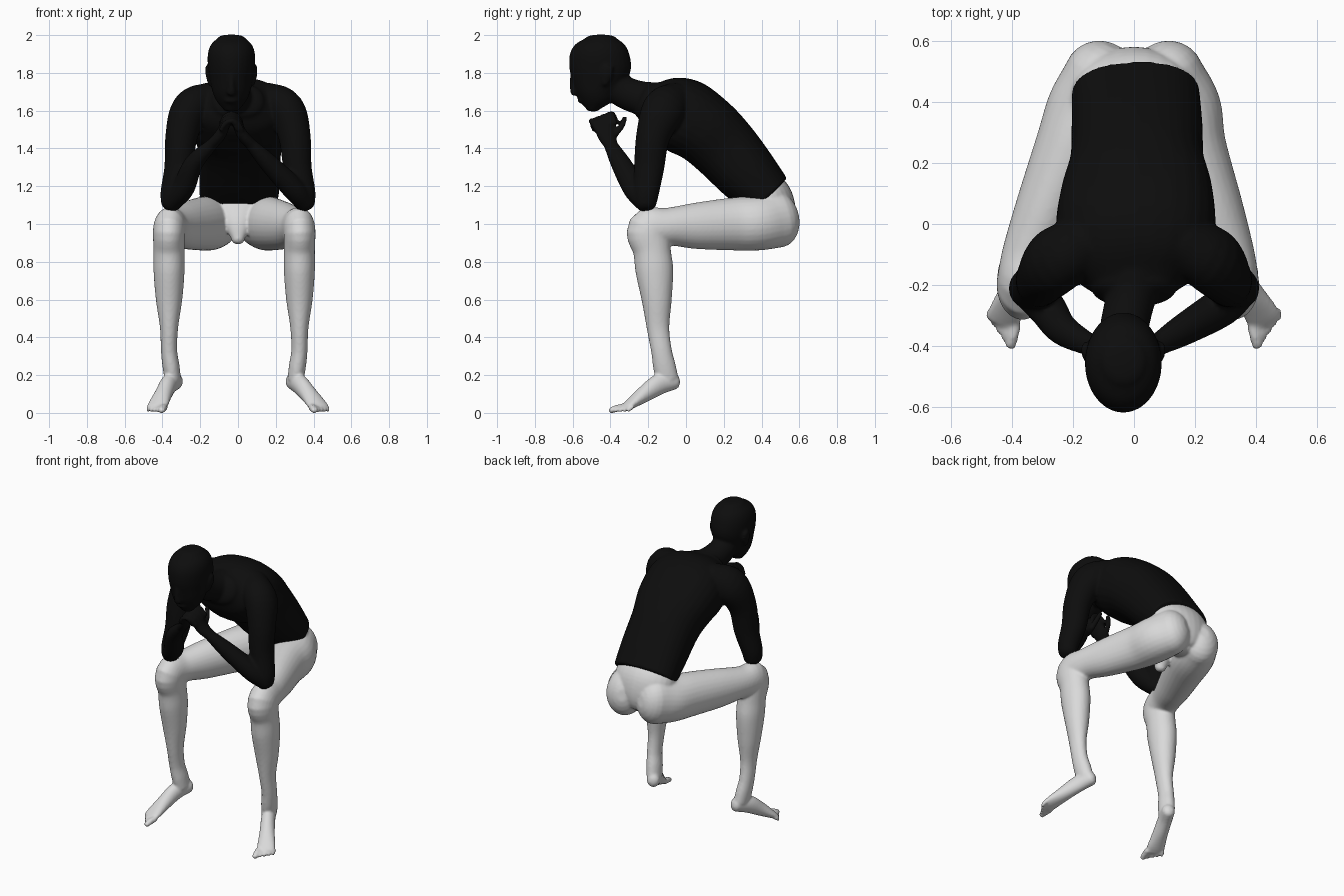
import bpy
import bmesh
from math import sin, cos, pi
from mathutils import Vector

default = bpy.data.objects.get("Cube")
if default:
    bpy.data.objects.remove(default)

SIDES, STEPS = 28, 5


def material(name, rgb):
    mat = bpy.data.materials.new(name)
    mat.use_nodes = True
    mat.diffuse_color = (*rgb, 1)
    mat.node_tree.nodes["Principled BSDF"].inputs["Base Color"].default_value = (*rgb, 1)
    return mat


def spline(points):
    """Smoothly resample rows of numbers (Catmull-Rom)."""
    rows = [Vector(p) for p in points]
    rows = [rows[0] * 2 - rows[1]] + rows + [rows[-1] * 2 - rows[-2]]
    out = []
    for a, b, c, d in zip(rows, rows[1:], rows[2:], rows[3:]):
        for i in range(STEPS):
            t = i / STEPS
            out.append(b + ((c - a) + ((a * 2 - b * 5 + c * 4 - d)
                       + (b * 3 - a - c * 3 + d) * t) * t) * t / 2)
    return out + [rows[-2]]


def tube(bm, points, side=(1, 0, 0), caps=(.8, .8), normal=None, power=2):
    """Loft ellipses along a path; each point is x, y, z, half width, half depth."""
    rows = spline(points)
    centres = [Vector(r[:3]) for r in rows]
    frames = []
    for i, row in enumerate(rows):
        tangent = centres[min(i + 1, len(rows) - 1)] - centres[max(i - 1, 0)]
        tangent = Vector(normal) if normal else tangent.normalized()
        frames.append((centres[i], tangent, row[3], row[4]))

    # Rounded ends
    def cap(frame, sign, amount):
        c, t, w, d = frame
        angles = [pi / 2 * k / 6 for k in range(1, 6)]
        return [(c + t * sign * amount * min(w, d) * sin(a), t, w * cos(a), d * cos(a))
                for a in angles]

    frames = cap(frames[0], -1, caps[0])[::-1] + frames + cap(frames[-1], 1, caps[1])
    rings = []
    for c, t, w, d in frames:
        u = Vector(side)
        u = (u - t * u.dot(t)).normalized()
        v = t.cross(u)
        ring = []
        for k in range(SIDES):
            a = 2 * pi * k / SIDES
            x, y = [abs(n) ** (2 / power) * (1 if n > 0 else -1) for n in (cos(a), sin(a))]
            ring.append(bm.verts.new(c + u * x * w + v * y * d))
        rings.append(ring)
    for r, q in zip(rings, rings[1:]):
        for k in range(SIDES):
            n = (k + 1) % SIDES
            bm.faces.new((r[k], r[n], q[n], q[k]))
    bm.faces.new(rings[0][::-1])
    bm.faces.new(rings[-1])


def finish(bm, name, mat, voxel=.009):
    """Fuse the overlapping volumes into one smooth skin."""
    bmesh.ops.recalc_face_normals(bm, faces=bm.faces)
    mesh = bpy.data.meshes.new(name)
    bm.to_mesh(mesh)
    bm.free()
    mesh.materials.append(mat)
    obj = bpy.data.objects.new(name, mesh)
    bpy.context.collection.objects.link(obj)
    mesh.shade_smooth()
    remesh = obj.modifiers.new("fuse", 'REMESH')
    remesh.mode = 'VOXEL'
    remesh.voxel_size = voxel
    remesh.use_smooth_shade = True
    smooth = obj.modifiers.new("soften", 'SMOOTH')
    smooth.factor = .5
    smooth.iterations = 5
    return obj


black = material("black", (.004, .004, .004))
pale = material("pale grey", (.7, .7, .7))

# Torso, bent forward from waist to collar
upper = bmesh.new()
tube(upper, [(.005, .43, 1.15, .21, .14), (.01, .32, 1.27, .215, .165),
             (.01, .205, 1.4, .22, .18), (.01, .1, 1.5, .25, .19),
             (.005, -.02, 1.575, .26, .2), (0, -.14, 1.62, .22, .16),
             (0, -.21, 1.65, .14, .1)], caps=(.05, .5), power=2.3)

# Neck
tube(upper, [(0, -.1, 1.65, .12, .1), (-.01, -.23, 1.665, .085, .09),
             (-.03, -.33, 1.7, .08, .085), (-.035, -.41, 1.76, .08, .08)])

# Head, sliced level from chin to crown
HX = -.035
slices = [(1.605, -.525, -.46, .04), (1.65, -.56, -.39, .078), (1.7, -.585, -.36, .1),
          (1.77, -.605, -.31, .115), (1.83, -.618, -.29, .124), (1.9, -.615, -.3, .125),
          (1.95, -.587, -.325, .108), (1.985, -.53, -.37, .072)]
tube(upper, [(HX, (f + b) / 2, z, w, (b - f) / 2) for z, f, b, w in slices],
     normal=(0, 0, 1), caps=(.3, .25))

# Nose, lips and ears
tube(upper, [(HX, -.6, 1.79, .014, .014), (HX, -.598, 1.74, .016, .018),
             (HX, -.592, 1.695, .024, .02)])
tube(upper, [(HX - .03, -.55, 1.655, .012, .012), (HX, -.56, 1.655, .016, .016),
             (HX + .03, -.55, 1.655, .012, .012)], side=(0, 1, 0))
for s in (-1, 1):
    tube(upper, [(HX + s * .112, -.43, 1.74, .012, .018),
                 (HX + s * .122, -.42, 1.79, .014, .032),
                 (HX + s * .126, -.41, 1.83, .012, .026)])

for s in (-1, 1):
    # Upper arm and shoulder
    tube(upper, [(s * .15, -.06, 1.65, .1, .1), (s * .255, -.12, 1.6, .1, .115),
                 (s * .3, -.175, 1.46, .085, .09), (s * .315, -.195, 1.3, .075, .08),
                 (s * .345, -.21, 1.17, .065, .068), (s * .35, -.215, 1.115, .058, .06)])
    # Forearm
    tube(upper, [(s * .355, -.215, 1.115, .055, .052), (s * .29, -.27, 1.19, .065, .06),
                 (HX + s * .2, -.345, 1.32, .053, .05), (HX + s * .105, -.4, 1.42, .036, .032)],
         side=(0, 1, 0))
    # Palm and thumb
    tube(upper, [(HX + s * .11, -.395, 1.415, .036, .03), (HX + s * .06, -.42, 1.47, .05, .03),
                 (HX + s * .025, -.435, 1.54, .055, .024)], side=(0, 1, 0))
    tube(upper, [(HX + s * .055, -.38, 1.47, .018, .018), (HX + s * .045, -.34, 1.52, .016, .016),
                 (HX + s * .03, -.325, 1.56, .014, .014)])
    # Interlaced fingers
    for i in range(4):
        y = -.395 - .032 * i - s * .007
        z = 1.58 - .012 * i
        tube(upper, [(HX + s * .03, y + .02, z - .04, .015, .015),
                     (HX + s * .012, y, z, .015, .015),
                     (HX - s * .03, y, z - .008, .014, .014),
                     (HX - s * .055, y + .01, z - .045, .013, .013)], side=(0, 1, 0))
finish(upper, "upper_body", black)

# Pelvis and groin
lower = bmesh.new()
tube(lower, [(0, .395, 1.2, .19, .12), (0, .43, 1.12, .205, .14),
             (0, .45, 1.02, .17, .13), (0, .44, .97, .12, .09)], caps=(.1, .5))
tube(lower, [(0, .31, 1.08, .13, .06), (0, .27, 1.0, .08, .05),
             (0, .25, .92, .035, .035)], caps=(.5, .8))

for s, k in ((-1, .365), (1, .325)):
    # Buttock, thigh, knee and shin as one limb
    limb = [(.11, .485, 1.025, .12, .15), (.15, .38, 1.005, .135, .145),
            (.55 * k, .25, 1.0, .125, .14), (.78 * k, .05, .99, .105, .122),
            (.94 * k, -.1, .985, .09, .1), (k, -.195, .965, .085, .118),
            (k, -.18, .86, .082, .1), (k, -.167, .75, .082, .1),
            (k, -.155, .6, .07, .08), (k, -.148, .45, .048, .06),
            (k, -.13, .33, .043, .055), (k - .01, -.115, .25, .045, .06),
            (k - .02, -.1, .18, .043, .06)]
    tube(lower, [(s * x, y, z, w, d) for x, y, z, w, d in limb], caps=(.95, .4))
    # Foot, from the raised heel to the ball
    reach = .43 - k
    foot = [(-.035, -.065, .168, .04, .045), (0, -.14, .152, .043, .055),
            (reach * .45, -.22, .1, .047, .044), (reach * .85, -.29, .05, .056, .028),
            (reach, -.32, .03, .055, .019)]
    tube(lower, [(s * (k + x), y, z, w, d) for x, y, z, w, d in foot],
         side=(1, s * .35, 0))
    # Toes, largest on the inside
    for i in range(5):
        r = .019 if i == 0 else .0145 - .0008 * i
        x, y = .39 + .02 * i, -.335 + .013 * i
        tip_x, tip_y = .405 + .018 * i, -.397 + .023 * i
        tube(lower, [(s * x, y, .03, r, r), (s * (x + tip_x) / 2, (y + tip_y) / 2, .024, r, r),
                     (s * tip_x, tip_y, .013, r, r * .85)])
finish(lower, "lower_body", pale, .008)
